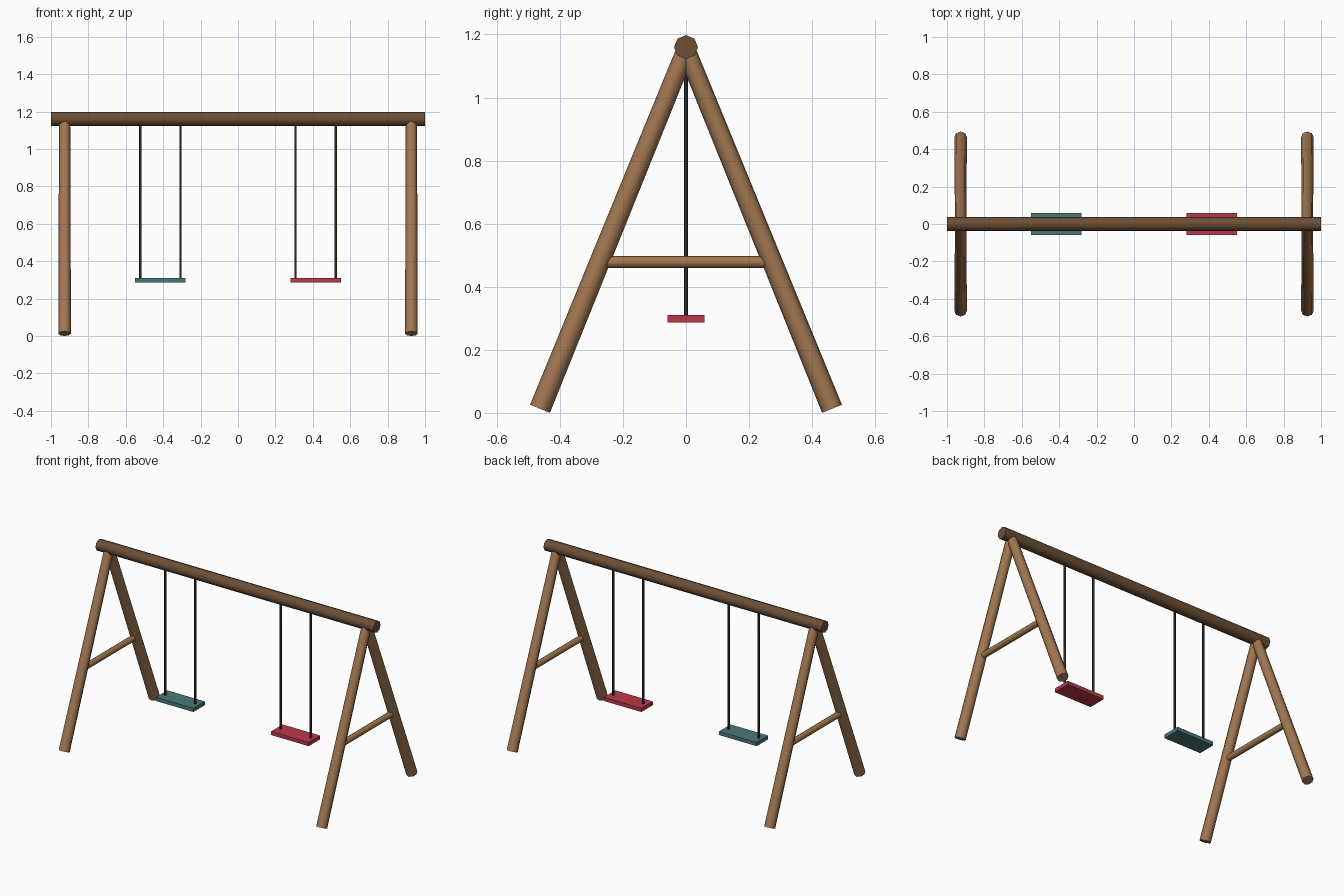
import bpy, bmesh, math
from mathutils import Vector, Matrix

if "Cube" in bpy.data.objects:
    bpy.data.objects.remove(bpy.data.objects["Cube"])


def material(name, rgb):
    m = bpy.data.materials.new(name)
    m.diffuse_color = (*rgb, 1)
    m.use_nodes = True
    m.node_tree.nodes["Principled BSDF"].inputs["Base Color"].default_value = m.diffuse_color
    return m


DARK = material("dark_wood", (0.15, 0.078, 0.037))
WOOD = material("light_wood", (0.36, 0.185, 0.083))
ROPE = material("rope", (0.02, 0.02, 0.022))
RED = material("red_seat", (0.5, 0.04, 0.065))
TEAL = material("teal_seat", (0.065, 0.19, 0.185))


def finish(name, bm, mat):
    me = bpy.data.meshes.new(name)
    bm.to_mesh(me)
    bm.free()
    me.materials.append(mat)
    ob = bpy.data.objects.new(name, me)
    bpy.context.collection.objects.link(ob)
    return ob


def pole(name, a, b, r1, r2, sides, mat):
    """Smooth-sided pole from a to b with flat end caps."""
    a, b = Vector(a), Vector(b)
    d = b - a
    rot = Vector((0, 0, 1)).rotation_difference(d).to_matrix().to_4x4()
    bm = bmesh.new()
    bmesh.ops.create_cone(bm, cap_ends=True, segments=sides, radius1=r1, radius2=r2,
                          depth=d.length,
                          matrix=Matrix.Translation((a + b) / 2) @ rot)
    for f in bm.faces:
        f.smooth = len(f.verts) == 4
    for e in bm.edges:
        e.smooth = all(f.smooth for f in e.link_faces)
    return finish(name, bm, mat)


def box(name, centre, size, mat):
    bm = bmesh.new()
    bmesh.ops.create_cube(bm, size=1, matrix=Matrix.Translation(centre)
                          @ Matrix.Diagonal((*size, 1)))
    return finish(name, bm, mat)


# Top beam
pole("top_beam", (-1, 0, 1.16), (1, 0, 1.16), 0.038, 0.038, 8, DARK)

# A-frames: two tapered legs and a cross brace on each end
for side, x in (("left", -0.927), ("right", 0.927)):
    for face, s in (("front", -1), ("back", 1)):
        pole(f"{side}_{face}_leg", (x, s * 0.463, 0.0131), (x, 0, 1.152),
             0.034, 0.030, 8, WOOD)
    pole(f"{side}_cross_brace", (x, -0.272, 0.478), (x, 0.272, 0.478),
         0.019, 0.019, 8, WOOD)

# Swings: flat seat hung on two ropes
for side, x, mat in (("left", -0.415, TEAL), ("right", 0.415, RED)):
    box(f"{side}_seat", (x, 0, 0.298), (0.27, 0.118, 0.024), mat)
    for end, dx in (("left", -0.108), ("right", 0.108)):
        pole(f"{side}_swing_{end}_rope", (x + dx, 0, 0.305), (x + dx, 0, 1.15),
             0.007, 0.007, 6, ROPE)
